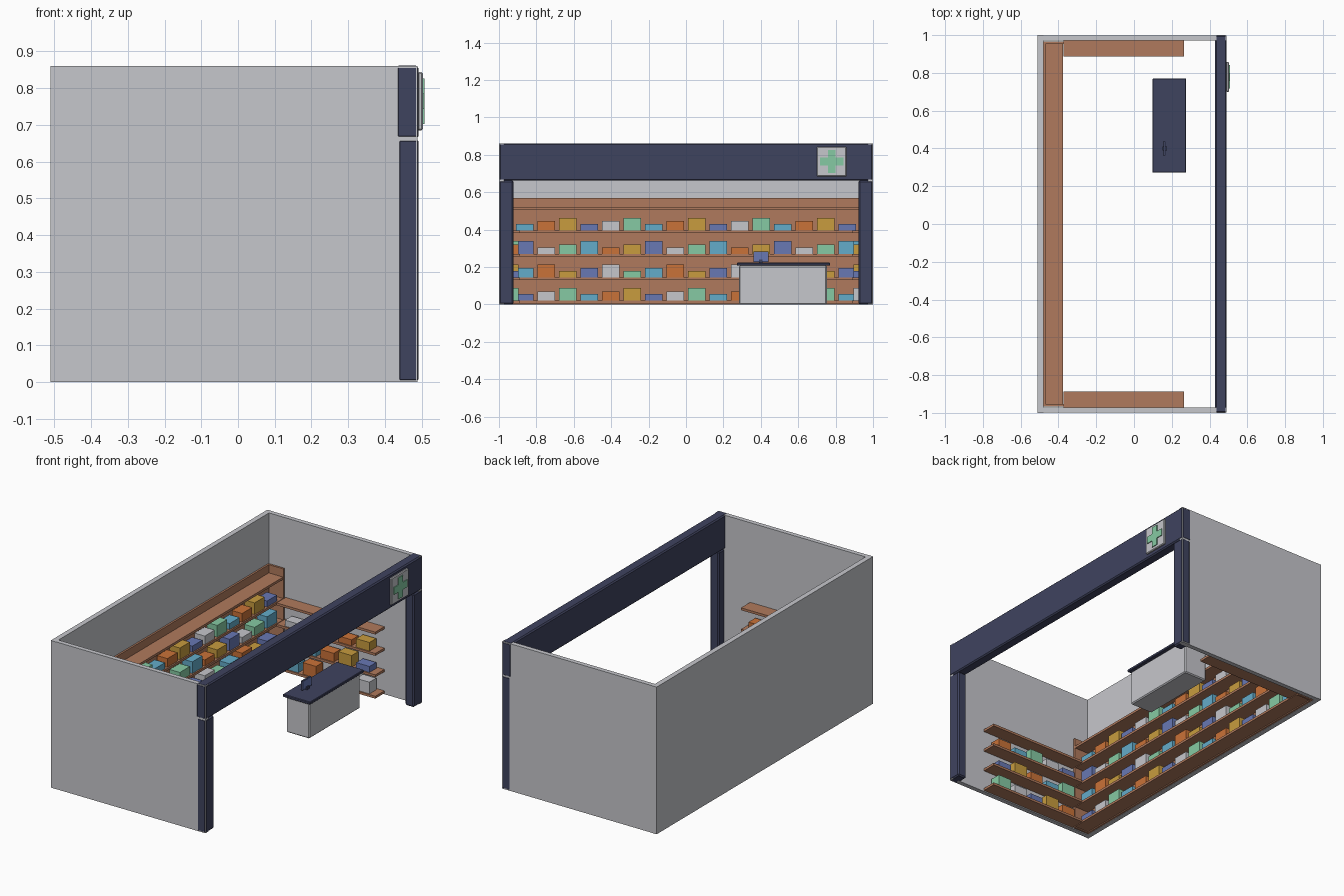
import bpy, bmesh
from mathutils import Vector

default = bpy.data.objects.get("Cube")
if default:
    bpy.data.objects.remove(default, do_unlink=True)


def material(name, rgb):
    lin = [((c / 255 + 0.055) / 1.055) ** 2.4 for c in rgb] + [1.0]
    m = bpy.data.materials.new(name)
    m.use_nodes = True
    m.diffuse_color = lin
    bsdf = next(n for n in m.node_tree.nodes if n.type == 'BSDF_PRINCIPLED')
    bsdf.inputs["Base Color"].default_value = lin
    return m


GREY = material("light grey", (198, 199, 204))
NAVY = material("navy", (63, 67, 95))
BROWN = material("wood brown", (176, 122, 93))
CYAN = material("sky blue", (100, 172, 202))
ORANGE = material("orange", (202, 114, 56))
YELLOW = material("mustard", (200, 156, 62))
BLUE = material("slate blue", (104, 120, 180))
GREEN = material("mint green", (134, 202, 163))
PACKS = [CYAN, ORANGE, YELLOW, BLUE, GREY, GREEN]
HEIGHTS = [0.035, 0.05, 0.068]


def box(name, x, y, z, mat, bevel=0.0):
    """Box from (min, max) ranges, with an optional chamfer."""
    lo, hi = Vector((x[0], y[0], z[0])), Vector((x[1], y[1], z[1]))
    mid, size = (lo + hi) / 2, hi - lo
    bm = bmesh.new()
    bmesh.ops.create_cube(bm, size=1)
    bmesh.ops.scale(bm, vec=size, verts=bm.verts)
    if bevel:
        bmesh.ops.bevel(bm, geom=bm.edges[:], offset=bevel, segments=1,
                        affect='EDGES')
    mesh = bpy.data.meshes.new(name)
    bm.to_mesh(mesh)
    bm.free()
    mesh.materials.append(mat)
    ob = bpy.data.objects.new(name, mesh)
    ob.location = mid
    bpy.context.collection.objects.link(ob)
    return ob


def extruded_profile(name, points, x, mat):
    """Outline in the y-z plane, extruded along x."""
    bm = bmesh.new()
    face = bm.faces.new([bm.verts.new((x[0], y, z)) for y, z in points])
    ext = bmesh.ops.extrude_face_region(bm, geom=[face])
    moved = [v for v in ext["geom"] if isinstance(v, bmesh.types.BMVert)]
    bmesh.ops.translate(bm, vec=(x[1] - x[0], 0, 0), verts=moved)
    bmesh.ops.recalc_face_normals(bm, faces=bm.faces)
    mesh = bpy.data.meshes.new(name)
    bm.to_mesh(mesh)
    bm.free()
    mesh.materials.append(mat)
    ob = bpy.data.objects.new(name, mesh)
    bpy.context.collection.objects.link(ob)
    return ob


def span(side, a, b):
    """Range mirrored to the given side of the y axis."""
    return (a, b) if side > 0 else (-b, -a)


# Three walls
box("back_wall", (-0.51, -0.48), (-1, 1), (0, 0.86), GREY)
for side, tag in ((-1, "front"), (1, "rear")):
    box(tag + "_side_wall", (-0.48, 0.489), span(side, 0.972, 0.999),
        (0, 0.86), GREY)
    # Shopfront posts
    box(tag + "_post", (0.434, 0.491), span(side, 0.922, 1.0),
        (0, 0.662), NAVY, 0.007)

# Fascia beam over the opening
box("fascia_beam", (0.43, 0.491), (-1, 1), (0.662, 0.861), NAVY, 0.007)

# Sign with a raised cross
box("sign_plate", (0.488, 0.503), (0.70, 0.858), (0.685, 0.843), GREY, 0.004)
a, b = 0.021, 0.062
cross = [(-a, -b), (a, -b), (a, -a), (b, -a), (b, a), (a, a),
         (a, b), (-a, b), (-a, a), (-b, a), (-b, -a), (-a, -a)]
extruded_profile("sign_cross", [(0.779 + y, 0.764 + z) for y, z in cross],
                 (0.502, 0.508), GREEN)

# Long shelving unit on the back wall
SHELF_Z = [0.02, 0.145, 0.27, 0.395]
box("shelf_unit_back", (-0.479, -0.468), (-0.965, 0.965), (0, 0.568), BROWN)
for side, tag in ((-1, "front"), (1, "rear")):
    box("shelf_unit_end_" + tag, (-0.468, -0.374), span(side, 0.953, 0.965),
        (0, 0.568), BROWN)
for z in SHELF_Z + [0.52]:
    box("back_shelf", (-0.468, -0.376), (-0.953, 0.953), (z - 0.014, z), BROWN)

# Packs on the back shelves
for r, z in enumerate(SHELF_Z):
    for i in range(16):
        y = -0.8625 + 0.115 * i
        box("back_pack", (-0.45, -0.384), (y - 0.046, y + 0.046),
            (z, z + HEIGHTS[(i + r) % 3]), PACKS[(i + 3 * (r + 1)) % 6])

# Side shelves and their packs; the top shelf stays empty
for side, tag in ((-1, "front"), (1, "rear")):
    for r, z in enumerate(SHELF_Z):
        box(tag + "_side_shelf", (-0.372, 0.266), span(side, 0.888, 0.973),
            (z - 0.014, z), BROWN)
        if r == 3:
            continue
        for i in range(5):
            x = -0.28 + 0.115 * i
            colour = (i - r) % 6 if side > 0 else (i + 1 - 2 * r) % 6
            box(tag + "_side_pack", (x - 0.043, x + 0.043),
                span(side, 0.895, 0.958),
                (z, z + HEIGHTS[(i + 1 + r) % 3]), PACKS[colour])

# Service counter
box("counter_body", (0.113, 0.262), (0.284, 0.753), (0, 0.207), GREY, 0.006)
box("counter_top", (0.098, 0.276), (0.272, 0.77), (0.207, 0.223), NAVY, 0.003)

# Till screen on the counter
box("till_stand", (0.15, 0.174), (0.39, 0.41), (0.223, 0.24), NAVY)
box("till_body", (0.155, 0.165), (0.36, 0.44), (0.228, 0.282), NAVY)
box("till_screen", (0.165, 0.167), (0.362, 0.438), (0.23, 0.28), BLUE)
